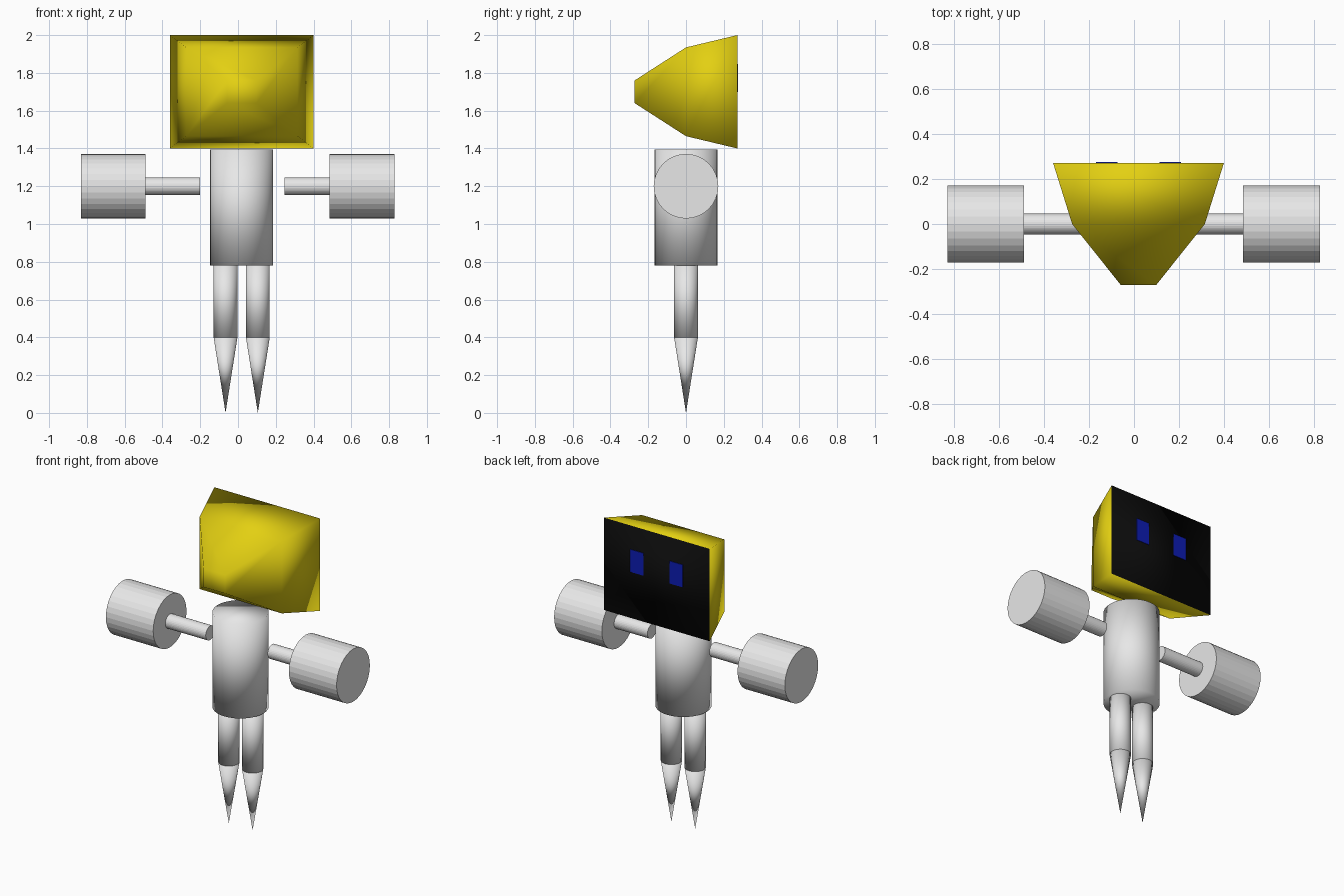
import bpy
import bmesh
from math import pi

if "Cube" in bpy.data.objects:
    bpy.data.objects.remove(bpy.data.objects["Cube"])


def material(name, rgb):
    m = bpy.data.materials.new(name)
    m.diffuse_color = (*rgb, 1)
    m.use_nodes = True
    m.node_tree.nodes["Principled BSDF"].inputs["Base Color"].default_value = m.diffuse_color
    return m


GREY = material("light grey", (0.8, 0.8, 0.8))
YELLOW = material("yellow", (0.77, 0.63, 0.006))
BLACK = material("black", (0.003, 0.003, 0.003))
BLUE = material("blue", (0.004, 0.012, 0.45))
CX = 0.02  # centre line of head and body


def rod(name, start, end, r1, r2, smooth, axis="Z", x=0.0, z=0.0):
    """Cylinder or cone running from start to end along x or z."""
    mid = (start + end) / 2
    loc = (x, 0, mid) if axis == "Z" else (mid, 0, z)
    rot = (0, 0, 0) if axis == "Z" else (0, pi / 2, 0)
    bpy.ops.mesh.primitive_cone_add(vertices=32, radius1=r1, radius2=r2,
                                    depth=end - start, location=loc, rotation=rot)
    ob = bpy.context.object
    ob.name = name
    ob.data.materials.append(GREY)
    if smooth:
        bpy.ops.object.shade_smooth()
    return ob


# Torso
rod("torso", 0.78, 1.395, 0.166, 0.166, True, x=0.018)

# Legs with pointed feet
for side, x in (("left", -0.066), ("right", 0.105)):
    rod(side + "_leg", 0.40, 0.79, 0.063, 0.063, True, x=x)
    rod(side + "_foot", 0.0, 0.40, 0.0, 0.063, True, x=x)

# Thin arms and drum-shaped hands
for side, arm, hand in (("left", (-0.50, -0.20), (-0.83, -0.49)),
                        ("right", (0.245, 0.495), (0.485, 0.828))):
    rod(side + "_arm", *arm, 0.046, 0.046, False, axis="X", z=1.20)
    rod(side + "_hand", *hand, 0.171, 0.171, False, axis="X", z=1.20)

# Head: three rectangular rings tapering to the front (y, half width, half height)
bm = bmesh.new()
rings = []
for y, w, h in ((-0.272, 0.078, 0.06), (0.0, 0.295, 0.235), (0.272, 0.38, 0.30)):
    rings.append([bm.verts.new((CX + sx * w, y, 1.70 + sz * h))
                  for sx, sz in ((-1, -1), (1, -1), (1, 1), (-1, 1))])
for a, b in zip(rings, rings[1:]):
    for i in range(4):
        j = (i + 1) % 4
        bm.faces.new((a[i], a[j], b[j], b[i]))
bm.faces.new(rings[0])
bm.faces.new(rings[-1])
bmesh.ops.recalc_face_normals(bm, faces=bm.faces)
for f in bm.faces:
    f.smooth = True
    f.material_index = 1 if f.normal.y > 0.9 else 0  # black screen on the back
mesh = bpy.data.meshes.new("head")
bm.to_mesh(mesh)
bm.free()
mesh.materials.append(YELLOW)
mesh.materials.append(BLACK)
bpy.context.collection.objects.link(bpy.data.objects.new("head", mesh))

# Eyes on the screen
for side, s in (("left", -1), ("right", 1)):
    bpy.ops.mesh.primitive_cube_add(size=1, location=(CX + s * 0.141, 0.273, 1.773))
    eye = bpy.context.object
    eye.name = side + "_eye"
    eye.scale = (0.094, 0.005, 0.146)
    eye.data.materials.append(BLUE)
